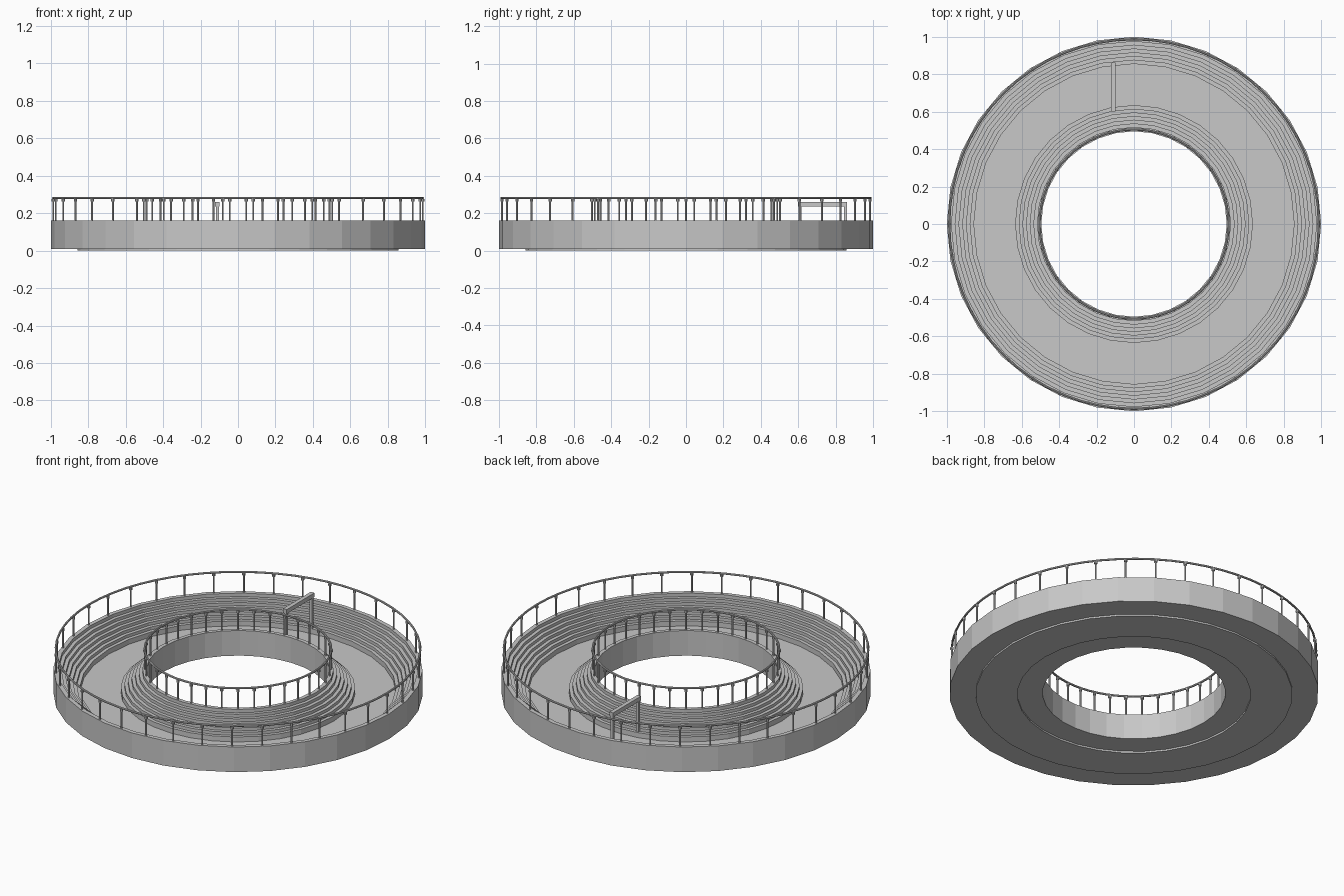
import bpy, bmesh, math
from mathutils import Matrix, Vector

cube = bpy.data.objects.get("Cube")
if cube:
    bpy.data.objects.remove(cube)

grey = bpy.data.materials.new("concrete grey")
grey.use_nodes = True
COLOUR = (0.58, 0.58, 0.58, 1)
grey.diffuse_color = COLOUR
grey.node_tree.nodes["Principled BSDF"].inputs["Base Color"].default_value = COLOUR

SIDES = 32
RIM_Z = 0.16
FLOOR_Z = 0.02
STEPS = 6


def finish(name, bm):
    bmesh.ops.recalc_face_normals(bm, faces=bm.faces)
    mesh = bpy.data.meshes.new(name)
    bm.to_mesh(mesh)
    bm.free()
    mesh.materials.append(grey)
    obj = bpy.data.objects.new(name, mesh)
    bpy.context.collection.objects.link(obj)
    return obj


def lathe(name, profile, sides=SIDES):
    """Revolve a closed (radius, z) profile around the z axis."""
    bm = bmesh.new()
    rings = []
    for i in range(sides):
        a = math.tau * i / sides
        rings.append([bm.verts.new((r * math.sin(a), r * math.cos(a), z)) for r, z in profile])
    n = len(profile)
    for i in range(sides):
        a, b = rings[i], rings[(i + 1) % sides]
        for j in range(n):
            k = (j + 1) % n
            bm.faces.new((a[j], a[k], b[k], b[j]))
    return finish(name, bm)


def add_box(bm, low, high):
    low, high = Vector(low), Vector(high)
    matrix = Matrix.Translation((low + high) / 2) @ Matrix.Diagonal((*(high - low), 1))
    bmesh.ops.create_cube(bm, size=1, matrix=matrix)


def stand_steps(r_low, r_high):
    """Stepped seating from the track edge up to the rim."""
    points = [(r_low, FLOOR_Z)]
    run = (r_high - r_low) / STEPS
    for i in range(STEPS):
        z = 0.05 + i * 0.018
        points += [(r_low + i * run, z), (r_low + (i + 1) * run, z)]
    return points + [(r_high, RIM_Z)]


# Stepped stands, each with a solid outside wall and a flat rim
lathe("outer_stand", stand_steps(0.855, 0.975) + [(1.0, RIM_Z), (1.0, 0.01), (0.855, 0.01)])
lathe("inner_stand", stand_steps(0.635, 0.518) + [(0.495, RIM_Z), (0.495, 0.01), (0.635, 0.01)])

# Track floor, reaching slightly below the stands
lathe("track", [(0.632, 0), (0.858, 0), (0.858, FLOOR_Z), (0.632, FLOOR_Z)])


# Railings: round handrail on evenly spaced posts with small brackets
def railing(prefix, radius, count):
    tube = 0.006
    section = [(radius + tube * math.cos(math.tau * k / 8),
                0.281 + tube * math.sin(math.tau * k / 8)) for k in range(8)]
    lathe(prefix + "_handrail", section, 64)
    bm = bmesh.new()
    for i in range(count):
        a = math.tau * (i + 0.5) / count
        x, y = radius * math.sin(a), radius * math.cos(a)
        for r, low, high in ((0.005, RIM_Z - 0.005, 0.28), (0.009, 0.262, 0.275)):
            bmesh.ops.create_cone(bm, cap_ends=True, segments=8, radius1=r, radius2=r,
                                  depth=high - low,
                                  matrix=Matrix.Translation((x, y, (low + high) / 2)))
    finish(prefix + "_railing_posts", bm)


railing("outer", 0.987, 38)
railing("inner", 0.505, 36)

# Finish gate spanning the track
bm = bmesh.new()
add_box(bm, (-0.122, 0.6, 0.235), (-0.098, 0.862, 0.26))
finish("gate_beam", bm)
bm = bmesh.new()
for y in (0.61, 0.852):
    add_box(bm, (-0.118, y - 0.008, FLOOR_Z), (-0.102, y + 0.008, 0.24))
finish("gate_posts", bm)
